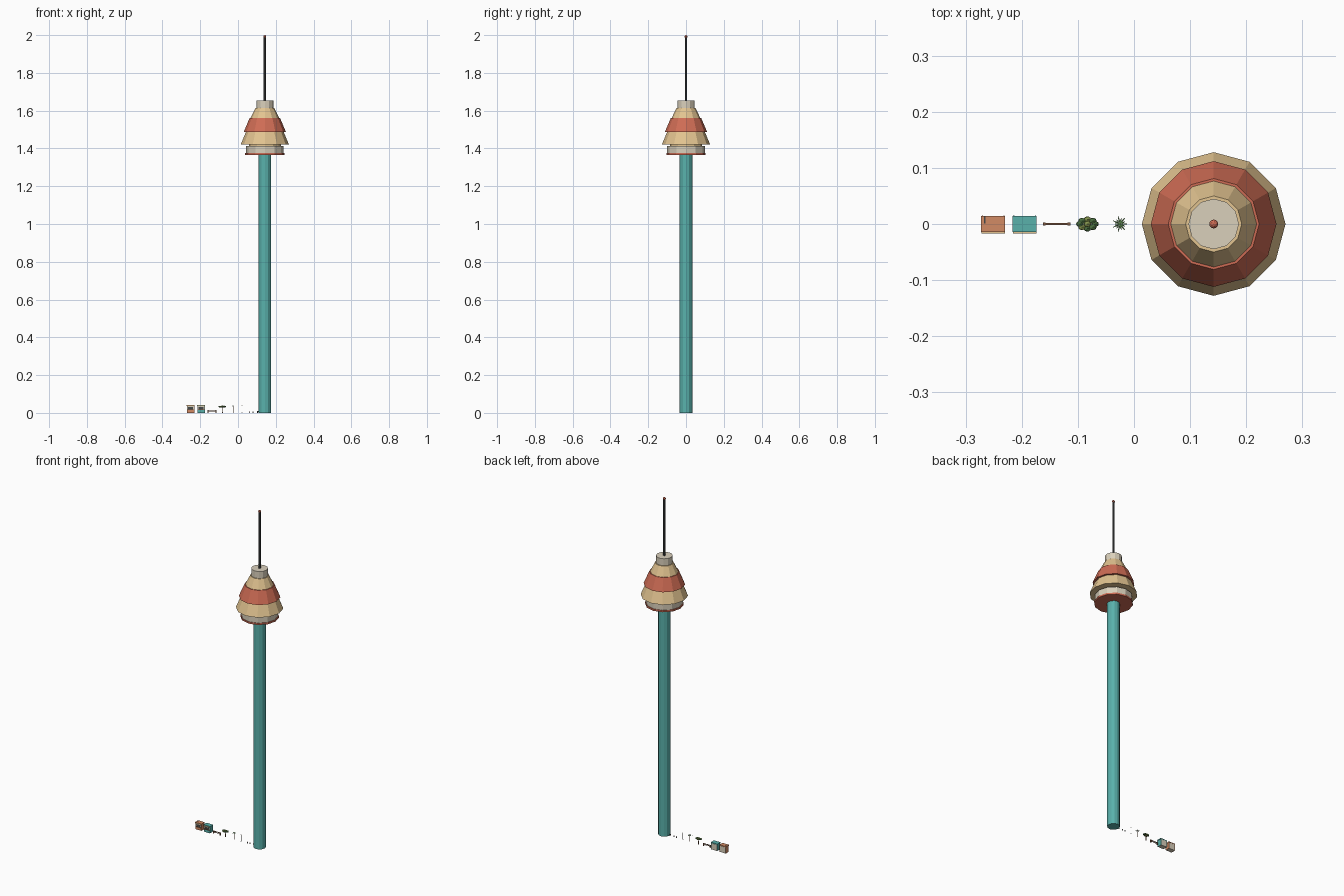
import bpy, math, random
from mathutils import Vector

if "Cube" in bpy.data.objects:
    bpy.data.objects.remove(bpy.data.objects["Cube"])

random.seed(3)
mats = {}
COL = dict(teal=(.10, .44, .41), red=(.62, .15, .09), sand=(.76, .55, .28), cream=(.70, .63, .50),
           dark=(.06, .065, .065), wood=(.22, .10, .05), leaf=(.07, .16, .05), lime=(.22, .28, .07),
           orange=(.65, .26, .13), grey=(.35, .35, .34))


def finish(o, name, col):
    o.name = name
    if col not in mats:
        m = bpy.data.materials.new(col)
        m.diffuse_color = (*COL[col], 1)
        m.use_nodes = True
        m.node_tree.nodes["Principled BSDF"].inputs["Base Color"].default_value = m.diffuse_color
        mats[col] = m
    o.data.materials.append(mats[col])
    return o


def drum(name, x, z0, z1, r0, r1, col, n=12, y=0):
    bpy.ops.mesh.primitive_cone_add(vertices=n, radius1=r0, radius2=r1, depth=z1 - z0,
                                    location=(x, y, (z0 + z1) / 2))
    return finish(bpy.context.object, name, col)


def box(name, x, y, z, sx, sy, sz, col):
    bpy.ops.mesh.primitive_cube_add(size=1, location=(x, y, z))
    o = bpy.context.object
    o.scale = (sx, sy, sz)
    return finish(o, name, col)


def ball(name, loc, s, col, sub=1):
    bpy.ops.mesh.primitive_ico_sphere_add(subdivisions=sub, radius=1, location=loc)
    o = bpy.context.object
    o.scale = s
    return finish(o, name, col)


# Tower: shaft and stepped pod
T = 0.142
for name, z0, z1, r0, r1, col in [
        ("shaft", 0, 1.37, .034, .034, "teal"),
        ("pod_floor", 1.365, 1.375, .104, .104, "red"),
        ("pod_gallery", 1.375, 1.413, .1, .1, "cream"),
        ("pod_neck", 1.413, 1.424, .085, .085, "sand"),
        ("lower_skirt", 1.420, 1.492, .128, .098, "sand"),
        ("middle_skirt", 1.487, 1.56, .112, .081, "red"),
        ("upper_skirt", 1.555, 1.614, .079, .05, "sand"),
        ("pod_cap", 1.61, 1.655, .045, .045, "cream")]:
    drum(name, T, z0, z1, r0, r1, col)
drum("antenna", T, 1.65, 1.99, .0065, .0065, "dark", 8)
ball("beacon", (T, 0, 1.992), (.008,) * 3, "red", 2)


# Market kiosks
def kiosk(tag, x, col):
    box(tag + "_body", x, .001, .018, .038, .027, .036, "cream")
    box(tag + "_roof", x, 0, .039, .043, .029, .005, col)
    box(tag + "_awning", x, -.015, .037, .042, .004, .003, "sand")
    box(tag + "_window", x, -.0125, .025, .026, .002, .012, "dark")
    box(tag + "_counter", x, -.014, .017, .036, .005, .002, "wood")
    box(tag + "_front_panel", x, -.0125, .008, .038, .002, .016, col)
    for s in (-1, 1):
        box(tag + "_side_panel", x + s * .0192, .001, .018, .002, .028, .036, col)


kiosk("orange_kiosk", -.251, "orange")
kiosk("teal_kiosk", -.195, "teal")
box("kiosk_flue", -.266, .007, .0415, .002, .012, .003, "dark")

# Low rail
box("rail_top", -.138, 0, .013, .048, .004, .003, "wood")
box("rail_middle", -.138, 0, .007, .048, .002, .002, "wood")
for dx in (-.022, .022):
    box("rail_post", -.138 + dx, 0, .0075, .005, .005, .015, "wood")

# Spreading tree
drum("tree_trunk", -.083, 0, .031, .0028, .0016, "wood", 6)
for i in range(9):
    a = i * math.tau / 8
    k = 0 if i == 8 else 1
    ball("tree_foliage", (-.083 + k * .0135 * math.cos(a), k * .008 * math.sin(a),
                          .033 + .003 * (1 - k) + random.uniform(-.001, .001)),
         (.0075, .006, .0045), "lime" if i % 3 == 2 else "leaf")

# Palm with drooping fronds
P = -.025
drum("palm_trunk", P, 0, .036, .0016, .0009, "wood", 6)
verts, faces = [], []
for i in range(14):
    a = i * math.tau / 14
    d, s = Vector((math.cos(a), math.sin(a), 0)), Vector((-math.sin(a), math.cos(a), 0))
    reach = .0155 if i % 2 == 0 else .011
    top = Vector((P, 0, .036))
    mid = top + d * reach * .5 + Vector((0, 0, .003))
    b = len(verts)
    verts += [top, mid + s * .0013, top + d * reach - Vector((0, 0, .002)), mid - s * .0013]
    faces.append((b, b + 1, b + 2, b + 3))
me = bpy.data.meshes.new("palm_fronds")
me.from_pydata(verts, [], faces)
o = bpy.data.objects.new("palm_fronds", me)
bpy.context.collection.objects.link(o)
finish(o, "palm_fronds", "leaf")

# Street lamp
drum("lamp_base", .021, 0, .003, .003, .002, "dark", 8)
drum("lamp_post", .021, 0, .037, .001, .0008, "dark", 6)
ball("lamp_globe", (.021, 0, .038), (.003, .003, .003), "cream")

# Small street furniture beside the tower
for x in (.062, .079):
    drum("bollard", x, 0, .007, .0025, .002, "grey", 8)
    ball("bollard_top", (x, 0, .0075), (.002, .002, .0015), "red")
drum("litter_bin", .104, 0, .009, .0028, .0035, "dark", 8)
